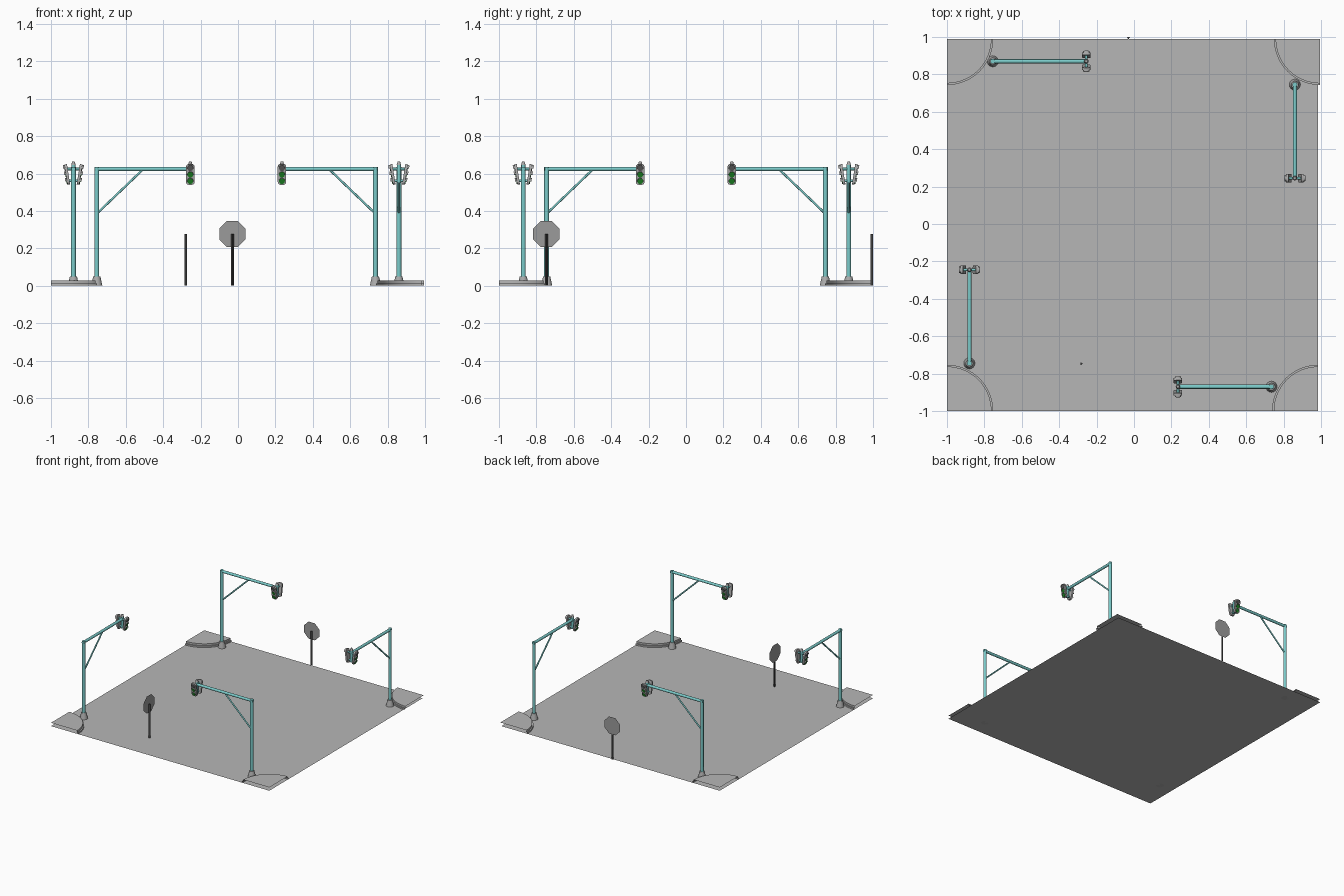
import bpy, bmesh, math
from mathutils import Matrix, Vector

if "Cube" in bpy.data.objects:
    bpy.data.objects.remove(bpy.data.objects["Cube"])


def material(name, rgb):
    m = bpy.data.materials.new(name)
    m.diffuse_color = (*rgb, 1)
    m.use_nodes = True
    m.node_tree.nodes["Principled BSDF"].inputs["Base Color"].default_value = m.diffuse_color
    return m


PAVING = material("grey paving", (0.47, 0.47, 0.47))
TEAL = material("teal paint", (0.2, 0.6, 0.59))
STEEL = material("light grey metal", (0.42, 0.42, 0.42))
SIGN = material("sign grey", (0.33, 0.33, 0.33))
DARK = material("dark post", (0.06, 0.06, 0.06))
LENS = material("dark lens", (0.09, 0.09, 0.09))
GREEN = material("green lens", (0.01, 0.2, 0.015))


def finish(name, bm, mat, matrix=Matrix(), smooth=True):
    me = bpy.data.meshes.new(name)
    bm.to_mesh(me)
    bm.free()
    if smooth:
        for p in me.polygons:
            p.use_smooth = True
        me.set_sharp_from_angle(angle=math.radians(35))
    me.materials.append(mat)
    ob = bpy.data.objects.new(name, me)
    ob.matrix_world = matrix
    bpy.context.collection.objects.link(ob)
    return ob


def tube(name, a, b, r1, mat, matrix=Matrix(), r2=None, sides=16):
    """Cylinder or cone from point a to point b."""
    a, b = Vector(a), Vector(b)
    bm = bmesh.new()
    turn = (b - a).to_track_quat('Z', 'Y').to_matrix().to_4x4()
    bmesh.ops.create_cone(bm, cap_ends=True, segments=sides, radius1=r1,
                          radius2=r1 if r2 is None else r2, depth=(b - a).length,
                          matrix=Matrix.Translation((a + b) / 2) @ turn)
    return finish(name, bm, mat, matrix)


def sheet(name, points, mat, matrix=Matrix()):
    bm = bmesh.new()
    bm.faces.new([bm.verts.new(p) for p in points])
    return finish(name, bm, mat, matrix, False)


# Road surface: a single flat sheet
sheet("road", [(-1, -1, 0), (0.985, -1, 0), (0.985, 0.99, 0), (-1, 0.99, 0)], PAVING)


# Quarter-round pavement corners with a stepped kerb
def corner(x, y, start):
    profile = [(0, 0.027), (0.238, 0.027), (0.238, 0.012), (0.247, 0.012), (0.247, 0)]
    bm = bmesh.new()
    n = 16
    rings = []
    for i in range(n + 1):
        t = math.radians(start + 90 * i / n)
        rings.append([bm.verts.new((r * math.cos(t), r * math.sin(t), z)) for r, z in profile])
    for a, b in zip(rings, rings[1:]):
        for j in range(len(profile) - 1):
            bm.faces.new((a[j], a[j + 1], b[j + 1], b[j]))
    bmesh.ops.remove_doubles(bm, verts=bm.verts, dist=1e-5)
    finish("pavement_corner", bm, PAVING, Matrix.Translation((x, y, 0)))


for c in ((-1, -1, 0), (0.985, -1, 90), (0.995, 0.99, 180), (-1, 0.99, 270)):
    corner(*c)


# One signal head, facing local -y
def signal_head(m):
    bm = bmesh.new()
    bmesh.ops.create_cube(bm, size=1, matrix=Matrix.Diagonal((0.045, 0.014, 0.11, 1)))
    upright = [e for e in bm.edges
               if abs(e.verts[0].co.y - e.verts[1].co.y) > 0.01]
    bmesh.ops.bevel(bm, geom=upright, offset=0.014, segments=4, profile=0.5, affect='EDGES')
    finish("signal_housing", bm, STEEL, m)
    for z, mat in ((0.035, LENS), (0, GREEN), (-0.035, GREEN)):
        tube("signal_lens", (0, -0.005, z), (0, -0.010, z), 0.0155, mat, m)
        # curved hood over the lens
        bm = bmesh.new()
        arc = [math.radians(180 * i / 10) for i in range(11)]
        rows = [[bm.verts.new((0.017 * math.cos(t), y, z + 0.017 * math.sin(t))) for t in arc]
                for y in (-0.006, -0.016)]
        for i in range(10):
            bm.faces.new((rows[0][i], rows[0][i + 1], rows[1][i + 1], rows[1][i]))
        hood = finish("signal_hood", bm, STEEL, m)
        mod = hood.modifiers.new("thickness", 'SOLIDIFY')
        mod.thickness = 0.0015


# Signal mast, arm along local +x; repeated by quarter turns
def signal_mast(m):
    tube("mast_base", (0, 0, 0), (0, 0, 0.05), 0.03, STEEL, m, r2=0.019)
    tube("mast_pole", (0, 0, 0.04), (0, 0, 0.635), 0.013, TEAL, m)
    tube("mast_arm", (-0.012, 0, 0.624), (0.5, 0, 0.624), 0.011, TEAL, m)
    tube("arm_brace", (0, 0, 0.385), (0.245, 0, 0.62), 0.006, TEAL, m, sides=12)
    tube("head_stem", (0.5, 0, 0.55), (0.5, 0, 0.645), 0.011, TEAL, m)
    tube("stem_cap", (0.5, 0, 0.645), (0.5, 0, 0.663), 0.012, STEEL, m, r2=0.007)
    for z, w in ((0.562, 0.028), (0.624, 0.036)):
        tube("head_bracket", (0.5, -w, z), (0.5, w, z), 0.007, TEAL, m, sides=12)
    for turn in (0, math.pi):
        signal_head(m @ Matrix.Translation((0.5, 0, 0.595)) @ Matrix.Rotation(turn, 4, 'Z')
                    @ Matrix.Translation((0, -0.033, 0))
                    @ Matrix.Rotation(math.radians(9), 4, 'X'))


for k in range(4):
    signal_mast(Matrix.Translation((-0.01, 0, 0)) @ Matrix.Rotation(k * math.pi / 2, 4, 'Z')
                @ Matrix.Translation((-0.745, 0.87, 0)))


# Octagonal road signs facing local +y, each with a three-sided post behind
def road_sign(x, y, turn):
    m = Matrix.Translation((x, y, 0)) @ Matrix.Rotation(turn, 4, 'Z')
    r = 0.07 / math.cos(math.pi / 8)
    angles = [-(i + 0.5) * math.pi / 4 for i in range(8)]
    sheet("sign_plate", [(r * math.cos(t), 0, 0.277 + r * math.sin(t)) for t in angles], SIGN, m)
    bm = bmesh.new()
    base = bm.faces.new([bm.verts.new(p) for p in
                         ((-0.008, -0.001, 0), (0.008, -0.001, 0), (0, -0.013, 0))])
    up = bmesh.ops.extrude_face_region(bm, geom=[base], use_keep_orig=True)
    bmesh.ops.translate(bm, vec=(0, 0, 0.277),
                        verts=[v for v in up["geom"] if isinstance(v, bmesh.types.BMVert)])
    bmesh.ops.recalc_face_normals(bm, faces=bm.faces)
    finish("sign_post", bm, DARK, m, False)


road_sign(-0.03, 1.0, 0)
road_sign(-0.286, -0.747, math.pi / 2)
